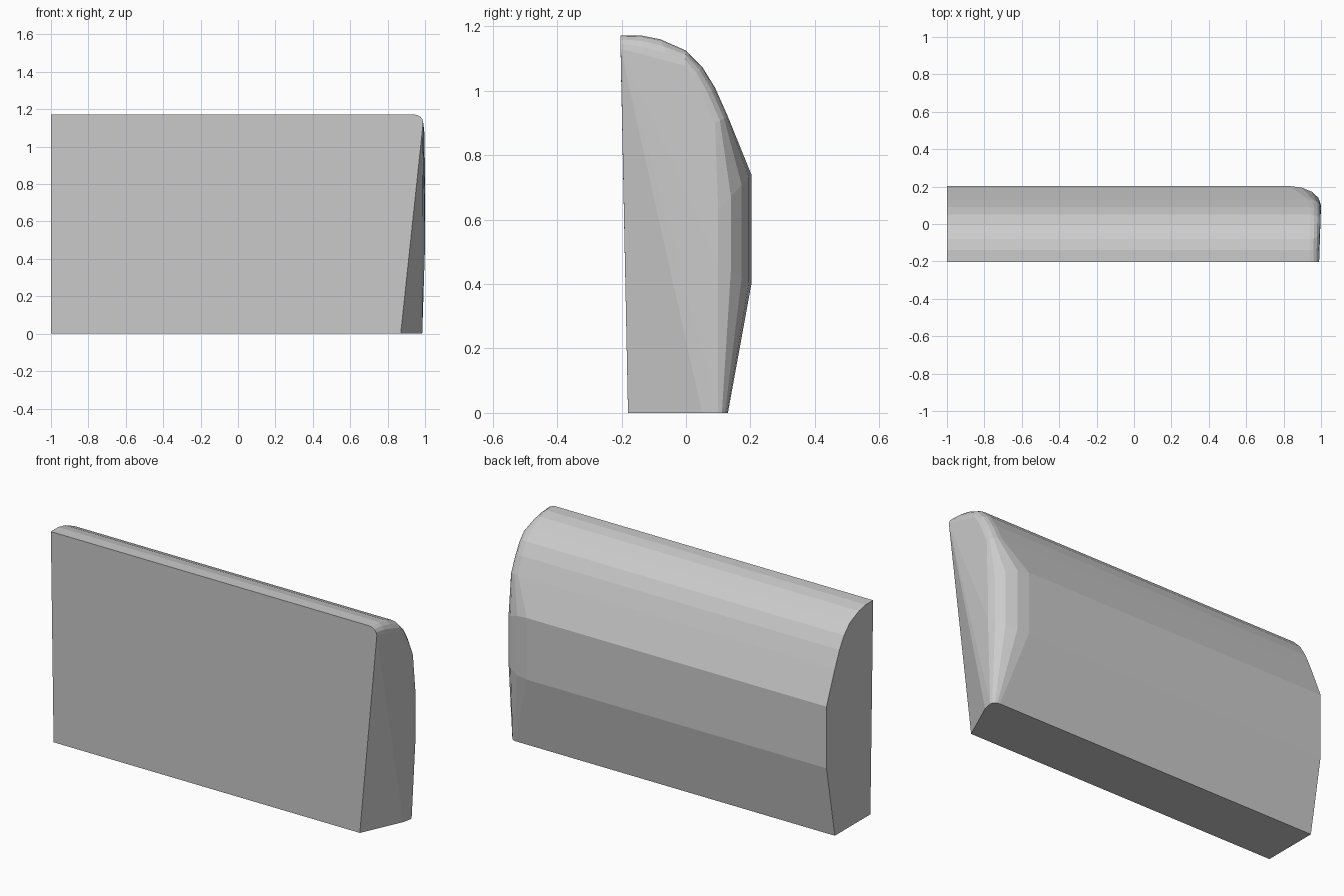
import bpy, bmesh, math

if "Cube" in bpy.data.objects:
    bpy.data.objects.remove(bpy.data.objects["Cube"])

# Cushion profile from front bottom, over the top, to back bottom:
# outer (y, z), inset (y, z) on the rounded end, x where rounding starts and ends
PROFILE = [
    (-.180, 0, -.180, 0, .87, .87),
    (-.204, 1.172, -.203, 1.13, .94, .99),
    (-.140, 1.172, -.130, 1.115, .94, .992),
    (-.080, 1.160, -.050, 1.09, .94, .995),
    (0, 1.125, -.005, 1.08, .94, .996),
    (.050, 1.075, .025, 1.04, .94, .997),
    (.090, 1.010, .055, .98, .94, .998),
    (.130, .920, .090, .90, .935, .999),
    (.203, .740, .100, .63, .83, 1.0),
    (.203, .400, .100, .47, .83, 1.0),
    (.130, 0, .100, 0, .95, .985),
]
STEPS = 4

bm = bmesh.new()
# Square left end, then quarter-round rings toward the right end
rings = [[bm.verts.new((-1, p[0], p[1])) for p in PROFILE]]
for k in range(STEPS + 1):
    a = math.pi / 2 * k / STEPS
    s, c = math.sin(a), 1 - math.cos(a)
    ring = []
    for i, (y, z, yi, zi, xs, xe) in enumerate(PROFILE):
        if i == 0 and k > 0:
            ring.append(rings[1][0])
        else:
            ring.append(bm.verts.new((xs + (xe - xs) * s, y + (yi - y) * c, z + (zi - z) * c)))
    rings.append(ring)

# Top and back skin
for r0, r1 in zip(rings, rings[1:]):
    for i in range(1, len(PROFILE) - 1):
        bm.faces.new((r0[i], r1[i], r1[i + 1], r0[i + 1]))

# Left end, front panel and underside
low = bm.verts.new((.975, .05, 0))
bm.faces.new(rings[0])
bm.faces.new([r[1] for r in rings] + [rings[1][0], rings[0][0]])
bm.faces.new([r[-1] for r in rings] + [low, rings[1][0], rings[0][0]])

# Slanted right end
end = rings[-1][1:] + [low, rings[1][0]]
for a, b in zip(end[1:], end[2:]):
    bm.faces.new((end[0], a, b))
bmesh.ops.recalc_face_normals(bm, faces=bm.faces)

mesh = bpy.data.meshes.new("back_cushion")
bm.to_mesh(mesh)
bm.free()
cushion = bpy.data.objects.new("back_cushion", mesh)
bpy.context.collection.objects.link(cushion)

grey = bpy.data.materials.new("light grey")
grey.diffuse_color = (.6, .6, .6, 1)
grey.use_nodes = True
grey.node_tree.nodes["Principled BSDF"].inputs["Base Color"].default_value = grey.diffuse_color
mesh.materials.append(grey)
